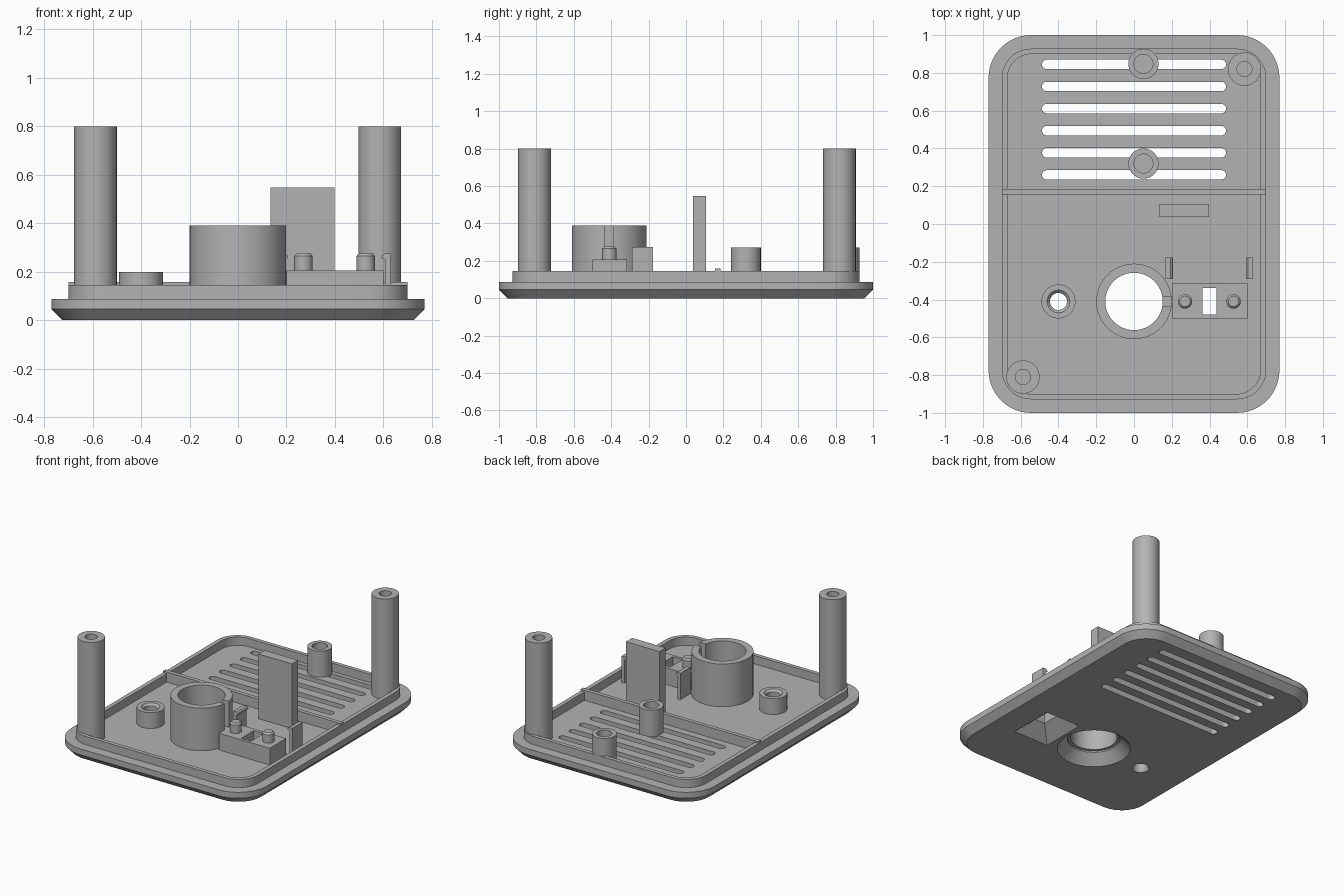
import bpy, bmesh, math

if "Cube" in bpy.data.objects:
    bpy.data.objects.remove(bpy.data.objects["Cube"])

grey = bpy.data.materials.new("plain_grey")
grey.use_nodes = True
colour = (0.45, 0.45, 0.45, 1)
grey.diffuse_color = colour
grey.node_tree.nodes["Principled BSDF"].inputs["Base Color"].default_value = colour

FLOOR = 0.087     # inside floor of the plate
ROOT = 0.08       # parts start slightly sunk into the floor


def ring(cx, cy, hx, hy, r, z, n=12):
    """Rounded rectangle; a circle when hx = hy = r, a rectangle when r = 0."""
    pts = []
    for q, (sx, sy) in enumerate([(1, 1), (-1, 1), (-1, -1), (1, -1)]):
        for i in range(n + 1):
            a = (q + i / n) * math.pi / 2
            pts.append((cx + sx * (hx - r) + r * math.cos(a),
                        cy + sy * (hy - r) + r * math.sin(a), z))
    return pts


def finish(name, bm):
    bmesh.ops.remove_doubles(bm, verts=bm.verts, dist=1e-5)
    bmesh.ops.recalc_face_normals(bm, faces=bm.faces)
    mesh = bpy.data.meshes.new(name)
    bm.to_mesh(mesh)
    bm.free()
    mesh.materials.append(grey)
    ob = bpy.data.objects.new(name, mesh)
    bpy.context.collection.objects.link(ob)
    return ob


def loft(name, rings, closed=False):
    bm = bmesh.new()
    loops = [[bm.verts.new(p) for p in r] for r in rings]
    pairs = list(zip(loops, loops[1:]))
    if closed:
        pairs.append((loops[-1], loops[0]))
    else:
        bm.faces.new(loops[0])
        bm.faces.new(loops[-1])
    for a, b in pairs:
        for i in range(len(a)):
            j = (i + 1) % len(a)
            bm.faces.new((a[i], a[j], b[j], b[i]))
    return finish(name, bm)


def lathe(name, x, y, profile, closed=False):
    return loft(name, [ring(x, y, r, r, r, z) for r, z in profile], closed)


def box(name, x0, x1, y0, y1, z0, z1):
    c = ((x0 + x1) / 2, (y0 + y1) / 2, (x1 - x0) / 2, (y1 - y0) / 2, 0)
    return loft(name, [ring(*c, z0), ring(*c, z1)])


def cut(target, cutter):
    mod = target.modifiers.new("cut", 'BOOLEAN')
    mod.operation = 'DIFFERENCE'
    mod.solver = 'EXACT'
    mod.object = cutter
    bpy.context.view_layer.objects.active = target
    bpy.ops.object.modifier_apply(modifier=mod.name)


parts = []

# Plate with chamfered underside, stepped rim and raised lip
plate = loft("base_plate", [
    ring(0, 0, 0.725, 0.955, 0.18, 0),
    ring(0, 0, 0.77, 1, 0.225, 0.046),
    ring(0, 0, 0.77, 1, 0.225, 0.088),
    ring(0, 0, 0.70, 0.928, 0.155, 0.088),
    ring(0, 0, 0.70, 0.928, 0.155, 0.146),
    ring(0, 0, 0.67, 0.9, 0.127, 0.146),
    ring(0, 0, 0.67, 0.9, 0.127, FLOOR)])
parts.append(plate)

# Slotted block on the floor
block = box("switch_block", 0.2, 0.6, -0.5, -0.315, ROOT, 0.206)
parts.append(block)

# Openings: vents, countersunk holes, tapered window
cutters = []
for i in range(6):
    y = 0.26 + i * 0.117
    cutters.append(loft("vent_cutter", [ring(0, y, 0.487, 0.025, 0.025, z)
                                        for z in (-0.1, 0.2)]))
cutters.append(lathe("large_hole_cutter", 0, -0.41,
                     [(0.249, -0.01), (0.172, 0.07), (0.172, 0.2)]))
cutters.append(lathe("small_hole_cutter", -0.4, -0.41,
                     [(0.062, -0.01), (0.045, 0.02), (0.045, 0.2)]))
window = loft("window_cutter", [
    ring(0.4, -0.41, 0.15, 0.175, 0, -0.01),
    ring(0.4, -0.41, 0.038, 0.07, 0, FLOOR),
    ring(0.4, -0.41, 0.038, 0.07, 0, 0.3)])
cutters.append(window)
for c in cutters:
    cut(plate, c)
cut(block, window)

# Large collar with a notch on one side
collar = lathe("large_collar", 0, -0.41,
               [(0.2, ROOT), (0.2, 0.39), (0.152, 0.39), (0.152, ROOT)], True)
notch = box("notch_cutter", 0.1, 0.25, -0.435, -0.387, 0.206, 0.5)
cut(collar, notch)
cutters.append(notch)
parts.append(collar)

# Small collar with a chamfered bore
parts.append(lathe("small_collar", -0.4, -0.41,
                   [(0.09, ROOT), (0.09, 0.2), (0.06, 0.2),
                    (0.045, 0.185), (0.045, ROOT)], True))

# Screw posts with blind holes
for name, x, y, r, bore, top in [
        ("tall_post_front", -0.588, -0.81, 0.088, 0.04, 0.8),
        ("tall_post_back", 0.585, 0.82, 0.088, 0.04, 0.8),
        ("short_post_back", 0.05, 0.848, 0.08, 0.05, 0.272),
        ("short_post_middle", 0.05, 0.32, 0.08, 0.05, 0.272)]:
    depth = (top - FLOOR) * 0.7
    parts.append(lathe(name, x, y, [(r, ROOT), (r, top), (bore, top),
                                    (bore, top - depth)]))

# Locating pegs on the block
for x in (0.27, 0.527):
    parts.append(lathe("block_peg", x, -0.41,
                       [(0.038, 0.2), (0.038, 0.265), (0.028, 0.276)]))

# Cross rib and upright divider
parts.append(box("cross_rib", -0.7, 0.7, 0.156, 0.184, ROOT, 0.158))
parts.append(box("upright_plate", 0.135, 0.398, 0.037, 0.107, ROOT, 0.547))

# Pair of hooked clips facing each other
for x, s in ((0.168, 1), (0.63, -1)):
    bm = bmesh.new()
    profile = [(0, ROOT), (0.023, ROOT), (0.023, 0.25), (0.038, 0.258),
               (0.036, 0.268), (0.026, 0.275), (0, 0.275)]
    face = bm.faces.new([bm.verts.new((x + s * u, -0.29, z)) for u, z in profile])
    out = bmesh.ops.extrude_face_region(bm, geom=[face])
    moved = [g for g in out["geom"] if isinstance(g, bmesh.types.BMVert)]
    bmesh.ops.translate(bm, verts=moved, vec=(0, 0.113, 0))
    parts.append(finish("hook_clip", bm))

# Tidy up and shade
for c in cutters:
    bpy.data.objects.remove(c)
bpy.ops.object.select_all(action='DESELECT')
for p in parts:
    p.select_set(True)
bpy.context.view_layer.objects.active = plate
bpy.ops.object.shade_smooth_by_angle(angle=math.radians(30))
